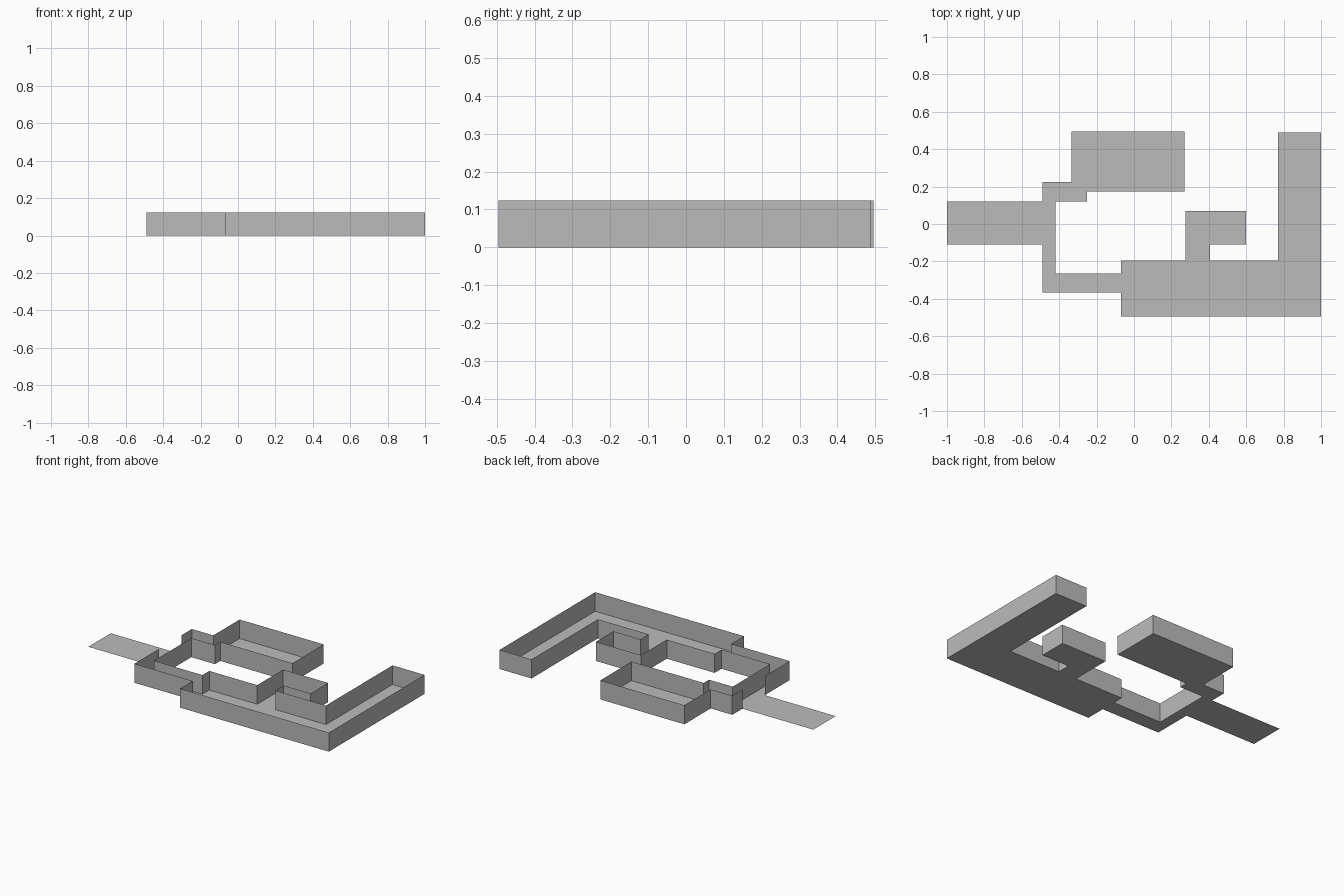
import bpy
import bmesh

cube = bpy.data.objects.get("Cube")
if cube:
    bpy.data.objects.remove(cube, do_unlink=True)

WALL_HEIGHT = 0.124

grey = bpy.data.materials.new("plain_grey")
grey.use_nodes = True
colour = (0.5, 0.5, 0.5, 1.0)
grey.diffuse_color = colour
grey.node_tree.nodes["Principled BSDF"].inputs["Base Color"].default_value = colour


def add_object(name, bm):
    mesh = bpy.data.meshes.new(name)
    bm.to_mesh(mesh)
    bm.free()
    mesh.materials.append(grey)
    obj = bpy.data.objects.new(name, mesh)
    bpy.context.collection.objects.link(obj)


def floor(name, points):
    bm = bmesh.new()
    face = bm.faces.new([bm.verts.new((x, y, 0)) for x, y in points])
    face.normal_update()
    if face.normal.z < 0:
        face.normal_flip()
    bmesh.ops.triangulate(bm, faces=[face])
    add_object(name, bm)


def thin_walls(name, points):
    # Raise an open path into sheet walls
    bm = bmesh.new()
    verts = [bm.verts.new((x, y, 0)) for x, y in points]
    edges = [bm.edges.new(pair) for pair in zip(verts, verts[1:])]
    raised = bmesh.ops.extrude_edge_only(bm, edges=edges)["geom"]
    tops = [g for g in raised if isinstance(g, bmesh.types.BMVert)]
    bmesh.ops.translate(bm, verts=tops, vec=(0, 0, WALL_HEIGHT))
    bmesh.ops.recalc_face_normals(bm, faces=bm.faces)
    add_object(name, bm)


# Outline of the rooms, from one side of the entrance round to the other
entry_x, entry_front, entry_back = -0.49, -0.11, 0.12
outline = [
    (entry_x, entry_front),
    # front corridor and long hall
    (-0.49, -0.365), (-0.07, -0.365), (-0.07, -0.495), (1, -0.495),
    # side wing
    (1, 0.488), (0.77, 0.488), (0.77, -0.195),
    # small hooked room
    (0.405, -0.195), (0.405, -0.11), (0.6, -0.11), (0.6, 0.07),
    (0.275, 0.07), (0.275, -0.195),
    # inner side of the corridors
    (-0.07, -0.195), (-0.07, -0.265), (-0.42, -0.265), (-0.42, 0.12),
    # back room
    (-0.25, 0.12), (-0.25, 0.175), (0.27, 0.175), (0.27, 0.495),
    (-0.335, 0.495), (-0.335, 0.225), (-0.49, 0.225),
    (entry_x, entry_back),
]

floor("room_floor", outline)
thin_walls("room_walls", outline)

# Open entrance path without walls
floor("entrance_path", [(-1, entry_front), (entry_x, entry_front),
                        (entry_x, entry_back), (-1, entry_back)])
